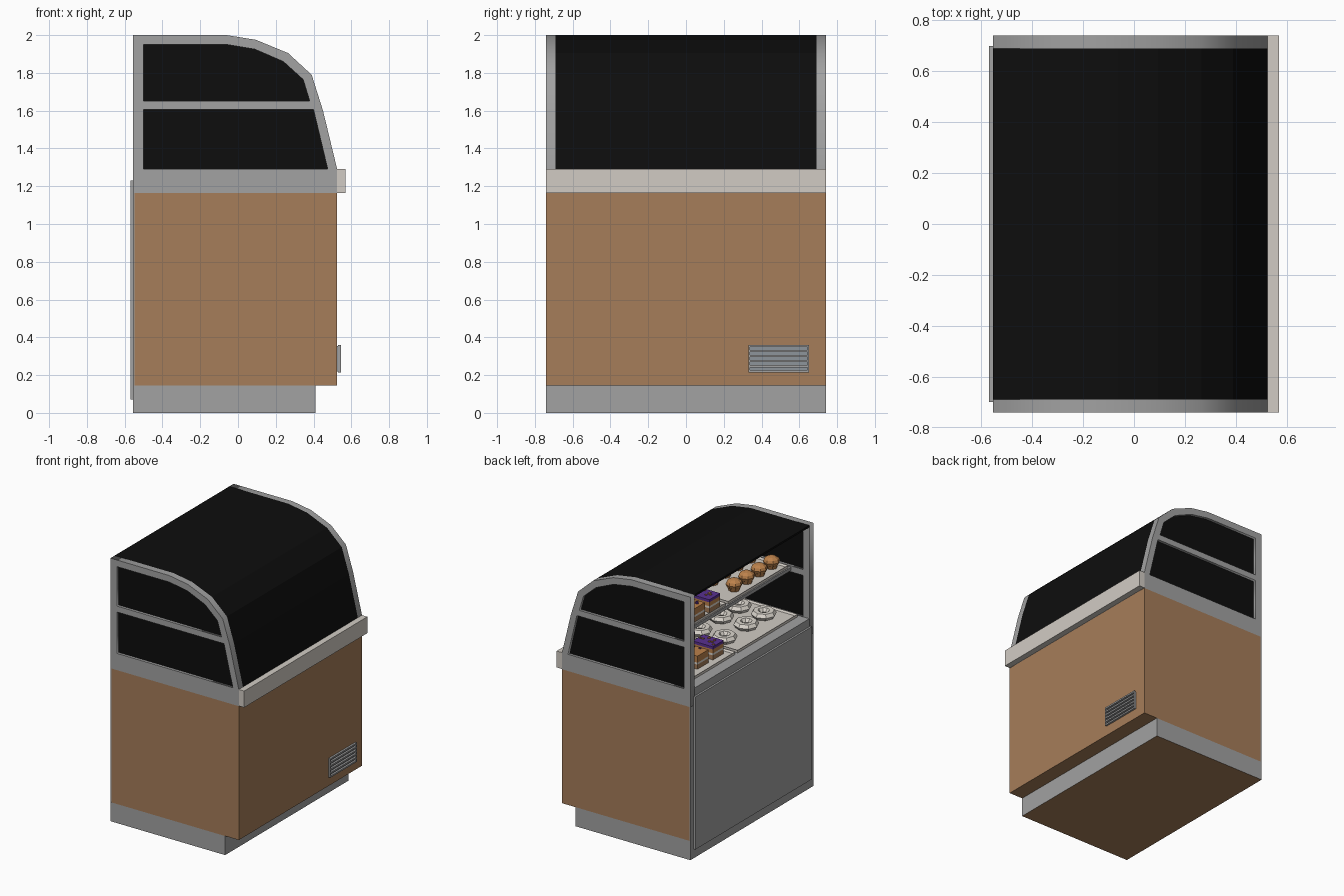
import bpy, bmesh, math, random
from mathutils import Matrix, Vector

if "Cube" in bpy.data.objects:
    bpy.data.objects.remove(bpy.data.objects["Cube"])
random.seed(3)


def mat(name, r, g, b):
    m = bpy.data.materials.new(name)
    m.diffuse_color = (r, g, b, 1)
    m.use_nodes = True
    m.node_tree.nodes["Principled BSDF"].inputs["Base Color"].default_value = m.diffuse_color
    return m


GREY = mat("grey_metal", .36, .36, .36)
STEEL = mat("vent_steel", .27, .30, .33)
WOOD = mat("wood_brown", .38, .205, .10)
LIGHT = mat("light_stone", .64, .60, .55)
GLASS = mat("black_glass", .004, .004, .004)
PURPLE = mat("purple_icing", .10, .03, .28)
ORANGE = mat("orange_bake", .50, .22, .07)
CREAM = mat("cream_icing", .72, .68, .62)


def finish(name, bm, *mats):
    bmesh.ops.recalc_face_normals(bm, faces=bm.faces)
    me = bpy.data.meshes.new(name)
    bm.to_mesh(me)
    bm.free()
    for m in mats:
        me.materials.append(m)
    ob = bpy.data.objects.new(name, me)
    bpy.context.collection.objects.link(ob)
    return ob


def add_box(bm, x0, x1, y0, y1, z0, z1):
    size = Matrix.Diagonal((x1 - x0, y1 - y0, z1 - z0, 1))
    mid = Matrix.Translation(((x0 + x1) / 2, (y0 + y1) / 2, (z0 + z1) / 2))
    bmesh.ops.create_cube(bm, size=1, matrix=mid @ size)


def box(name, m, *b):
    bm = bmesh.new()
    add_box(bm, *b)
    return finish(name, bm, m)


def prism(name, m, pts, y0, y1):
    """Extrude an (x, z) outline along y."""
    bm = bmesh.new()
    f = bm.faces.new([bm.verts.new((x, y0, z)) for x, z in pts])
    r = bmesh.ops.extrude_face_region(bm, geom=[f])
    vs = [v for v in r["geom"] if isinstance(v, bmesh.types.BMVert)]
    bmesh.ops.translate(bm, verts=vs, vec=(0, y1 - y0, 0))
    return finish(name, bm, m)


# Cabinet: plinth with brown underside, wooden body, grey back and door
plinth = box("plinth", GREY, -.555, .41, -.74, .74, 0, .145)
plinth.data.materials.append(WOOD)
for p in plinth.data.polygons:
    if p.normal.z < -.5:
        p.material_index = 1
box("wood_body", WOOD, -.547, .525, -.74, .74, .145, 1.163)
box("back_panel", GREY, -.555, -.547, -.738, .738, .145, 1.163)
box("back_door", GREY, -.57, -.555, -.70, .70, .07, 1.23)
box("counter_deck", GREY, -.555, .525, -.69, .69, 1.163, 1.29)
box("front_ledge", LIGHT, .525, .57, -.74, .74, 1.165, 1.29)

# Vent grille
box("vent_back", STEEL, .525, .53, .335, .645, .22, .355)
bm = bmesh.new()
for y in (.33, .642):
    add_box(bm, .53, .545, y, y + .008, .215, .36)
for i in range(6):
    z = .215 + i * .0266
    add_box(bm, .53, .545, .33, .65, z, z + .012)
finish("vent_grille", bm, GREY)

# Curved end frames with two window openings
CURVE = [(.525, 1.29), (.45, 1.6), (.39, 1.79), (.265, 1.905),
         (.095, 1.975), (-.06, 2), (-.555, 2)]
OUTER = [(-.555, 1.163), (.525, 1.163)] + CURVE
UPPER = [(-.5, 1.65), (.38, 1.65), (.345, 1.765), (.24, 1.86),
         (.09, 1.925), (-.06, 1.95), (-.5, 1.95)]
LOWER = [(-.5, 1.29), (.475, 1.29), (.4, 1.605), (-.5, 1.605)]
for side, y in (("near", -.715), ("far", .715)):
    cu = bpy.data.curves.new("frame_curve", "CURVE")
    cu.dimensions, cu.fill_mode, cu.extrude = "2D", "BOTH", .025
    for loop in (OUTER, UPPER, LOWER):
        sp = cu.splines.new("POLY")
        sp.points.add(len(loop) - 1)
        for p, (x, z) in zip(sp.points, loop):
            p.co = (x, z, 0, 1)
        sp.use_cyclic_u = True
    cu.materials.append(GREY)
    ob = bpy.data.objects.new(side + "_end_frame", cu)
    bpy.context.collection.objects.link(ob)
    ob.location.y = y
    ob.rotation_euler.x = math.pi / 2
    bpy.ops.object.select_all(action="DESELECT")
    ob.select_set(True)
    bpy.context.view_layer.objects.active = ob
    bpy.ops.object.convert(target="MESH")
    for nm, loop in (("upper", UPPER), ("lower", LOWER)):
        prism(f"{side}_{nm}_glass", GLASS, loop, y - .004, y + .004)

# Curved glass hood, open at the back
inner = [(-.555, 1.985), (-.06, 1.985), (.09, 1.96), (.255, 1.892),
         (.377, 1.78), (.436, 1.597), (.511, 1.29)]
prism("curved_glass_hood", GLASS, CURVE + inner, -.69, .69)


# Shelf and trays
def tray(name, x0, x1, y0, y1, z):
    bm = bmesh.new()
    add_box(bm, x0, x1, y0, y1, z, z + .02)
    bm.normal_update()
    top = [f for f in bm.faces if f.normal.z > .5]
    bmesh.ops.inset_region(bm, faces=top, thickness=.015)
    bmesh.ops.translate(bm, verts=top[0].verts, vec=(0, 0, -.013))
    finish(name, bm, LIGHT)


box("upper_shelf", GREY, -.40, .38, -.69, .69, 1.615, 1.64)
for nm, y0, y1 in (("pastry", -.67, .05), ("cake", .08, .67)):
    tray("lower_%s_tray" % nm, -.47, .40, y0, y1, 1.29)
    tray("upper_%s_tray" % nm, -.39, .28, y0, y1, 1.64)


# Ring doughnuts: low-poly torus by spinning a hexagon
def doughnut(x, y, z):
    bm = bmesh.new()
    n, k = 8, 6
    ring = []
    for i in range(n):
        a = math.tau * i / n
        row = []
        for j in range(k):
            b = math.tau * j / k
            r = .058 + .033 * math.cos(b)
            row.append(bm.verts.new((x + r * math.cos(a), y + r * math.sin(a),
                                     z + .028 + .028 * math.sin(b))))
        ring.append(row)
    for i in range(n):
        for j in range(k):
            p, q = ring[i], ring[(i + 1) % n]
            bm.faces.new((p[j], q[j], q[(j + 1) % k], p[(j + 1) % k]))
    finish("doughnut", bm, CREAM)


def muffin(x, y, z):
    bm = bmesh.new()
    bmesh.ops.create_cone(bm, cap_ends=True, segments=8, radius1=.038, radius2=.056,
                          depth=.05, matrix=Matrix.Translation((x, y, z + .025)))
    bmesh.ops.create_uvsphere(bm, u_segments=8, v_segments=6, radius=.06,
                              matrix=Matrix.Translation((x, y, z + .05))
                              @ Matrix.Diagonal((1, 1, .65, 1)))
    finish("muffin", bm, ORANGE)


# Layer cake slices with icing and sprinkles
def cake(x, y, z, top, dots):
    for nm, m, a, b in (("base", WOOD, 0, .035), ("filling", CREAM, .035, .05),
                        ("sponge", ORANGE, .05, .08), ("icing", top, .08, .10)):
        box("cake_" + nm, m, x - .085, x + .085, y - .065, y + .065, z + a, z + b)
    bm = bmesh.new()
    for _ in range(8):
        u, v = x + random.uniform(-.07, .07), y + random.uniform(-.05, .05)
        add_box(bm, u - .008, u + .008, v - .006, v + .006, z + .10, z + .106)
    finish("cake_sprinkles", bm, dots)


for x in (-.29, -.08, .13):
    for y in (-.56, -.35, -.14 + .05):
        doughnut(x, y + .04, 1.298)
for x in (-.30, -.12, .06):
    for y in (-.60, -.45, -.30, -.15):
        muffin(x, y, 1.647)
for z, xs in ((1.297, (-.32, -.08, .16)), (1.647, (-.29, -.06, .17))):
    for x in xs:
        for i, y in enumerate((.19, .375, .56)):
            cake(x, y, z, *((ORANGE, PURPLE) if i == 1 else (PURPLE, ORANGE)))
